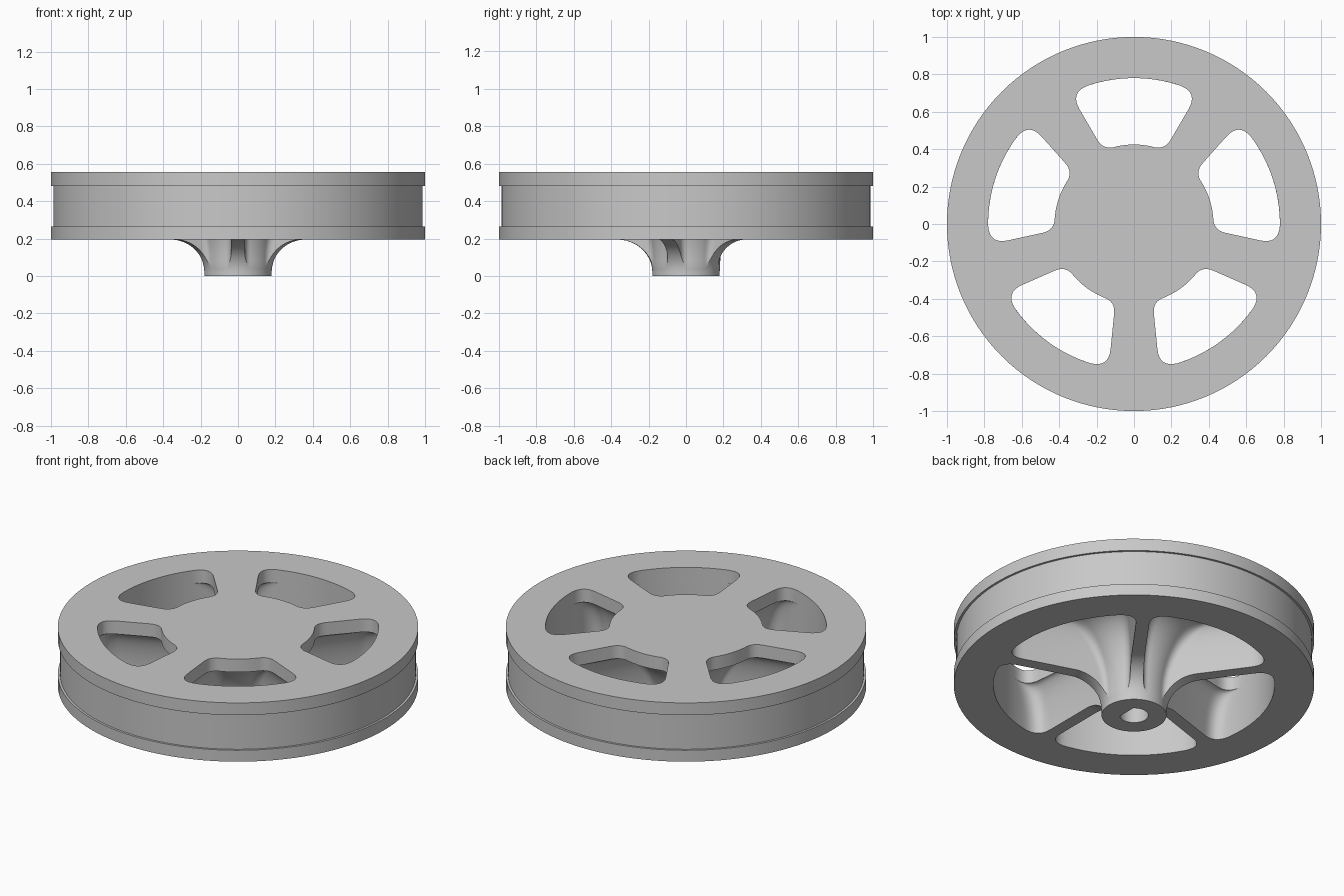
import bpy, bmesh, math
from math import sin, cos, pi, radians, asin, sqrt

cube = bpy.data.objects.get("Cube")
if cube:
    bpy.data.objects.remove(cube, do_unlink=True)

grey = bpy.data.materials.new("plain_grey")
grey.use_nodes = True
colour = (0.58, 0.58, 0.58, 1)
grey.diffuse_color = colour
grey.node_tree.nodes["Principled BSDF"].inputs["Base Color"].default_value = colour

SPOKES = 5
BOTTOM, PLATE, TOP = 0.195, 0.475, 0.555
WINDOW_R = 0.78


def make_object(name, bm):
    bmesh.ops.recalc_face_normals(bm, faces=bm.faces)
    mesh = bpy.data.meshes.new(name)
    bm.to_mesh(mesh)
    bm.free()
    mesh.materials.append(grey)
    obj = bpy.data.objects.new(name, mesh)
    bpy.context.collection.objects.link(obj)
    return obj


def loft(bm, rings):
    """Skin closed rings of equal length and cap both ends."""
    loops = [[bm.verts.new(p) for p in ring] for ring in rings]
    n = len(loops[0])
    for a, b in zip(loops, loops[1:]):
        for i in range(n):
            j = (i + 1) % n
            bm.faces.new((a[i], a[j], b[j], b[i]))
    bm.faces.new(loops[0])
    bm.faces.new(loops[-1])


def polar(r, a):
    return r * cos(a), r * sin(a)


def corner(p, q, s, steps=8):
    """Rounded corner from p to s, pulled towards q."""
    ts = [i / steps for i in range(steps + 1)]
    return [tuple((1 - t) ** 2 * a + 2 * t * (1 - t) * b + t * t * c
                  for a, b, c in zip(p, q, s)) for t in ts]


def window_outline(z):
    """Window between two spokes: ribs and hub flare out towards the plate."""
    def flare(start):
        t = min(1, max(0, (z - start) / (PLATE - start)))
        return 1 - sqrt(1 - t * t)
    inner = 0.183 + 0.242 * flare(0.08)
    web = flare(0.2)

    def side(r):
        full = 0.105 + 0.1 * (r - 0.48)
        return pi / SPOKES - asin((0.037 + (full - 0.037) * web) / r)
    ro, d = WINDOW_R, 0.1
    di = min(0.09, 0.4 * side(inner) * inner)
    a_out = side(ro) - d / ro
    a_in = side(inner) - di / inner
    half = [polar(ro, a_out * i / 10) for i in range(10)]
    half += corner(polar(ro, a_out), polar(ro, side(ro)), polar(ro - d, side(ro - d)))
    half += corner(polar(inner + di, side(inner + di)), polar(inner, side(inner)),
                   polar(inner, a_in))
    half += [polar(inner, a_in * (1 - i / 6)) for i in range(1, 7)]
    return half + [(x, -y) for x, y in half[-2:0:-1]]


# Wheel body: rim with a shallow belt groove, curved underside and hub
profile = [(0.18, 0)]
for i in range(17):
    t = pi / 2 * i / 16
    profile.append((0.18 + 0.19 * (1 - cos(t)), 0.02 + 0.175 * sin(t)))
profile += [(1, BOTTOM), (1, 0.265), (0.987, 0.265), (0.987, 0.48), (1, 0.48), (1, TOP)]
SEGMENTS = 128
bm = bmesh.new()
loft(bm, [[(*polar(r, 2 * pi * i / SEGMENTS), z) for i in range(SEGMENTS)]
          for r, z in profile])
wheel = make_object("wheel", bm)

# Window cutters
bm = bmesh.new()
levels = [-0.05, 0.04]
levels += [0.08 + (PLATE - 0.08) * sin(pi / 2 * i / 16) for i in range(17)] + [0.6]
outlines = [(window_outline(z), z) for z in levels]
for k in range(SPOKES):
    a = pi / 2 + 2 * pi * k / SPOKES
    loft(bm, [[(x * cos(a) - y * sin(a), x * sin(a) + y * cos(a), z) for x, y in ring]
              for ring, z in outlines])
windows = make_object("window_cutter", bm)

# Blind shaft bore with one flat side
bm = bmesh.new()
bore_ring = [polar(0.08, radians(a)) for a in range(0, 360, 10)]
loft(bm, [[(min(x, 0.055), y, z) for x, y in bore_ring] for z in (-0.05, 0.3)])
bore = make_object("bore_cutter", bm)

bpy.ops.object.select_all(action="DESELECT")
bpy.context.view_layer.objects.active = wheel
wheel.select_set(True)
for cutter in (windows, bore):
    cutter.hide_render = True
    mod = wheel.modifiers.new("cut", "BOOLEAN")
    mod.operation = "DIFFERENCE"
    mod.solver = "EXACT"
    mod.object = cutter
    bpy.ops.object.modifier_apply(modifier=mod.name)
    bpy.data.objects.remove(cutter, do_unlink=True)

bpy.ops.object.shade_smooth_by_angle(angle=radians(30))
